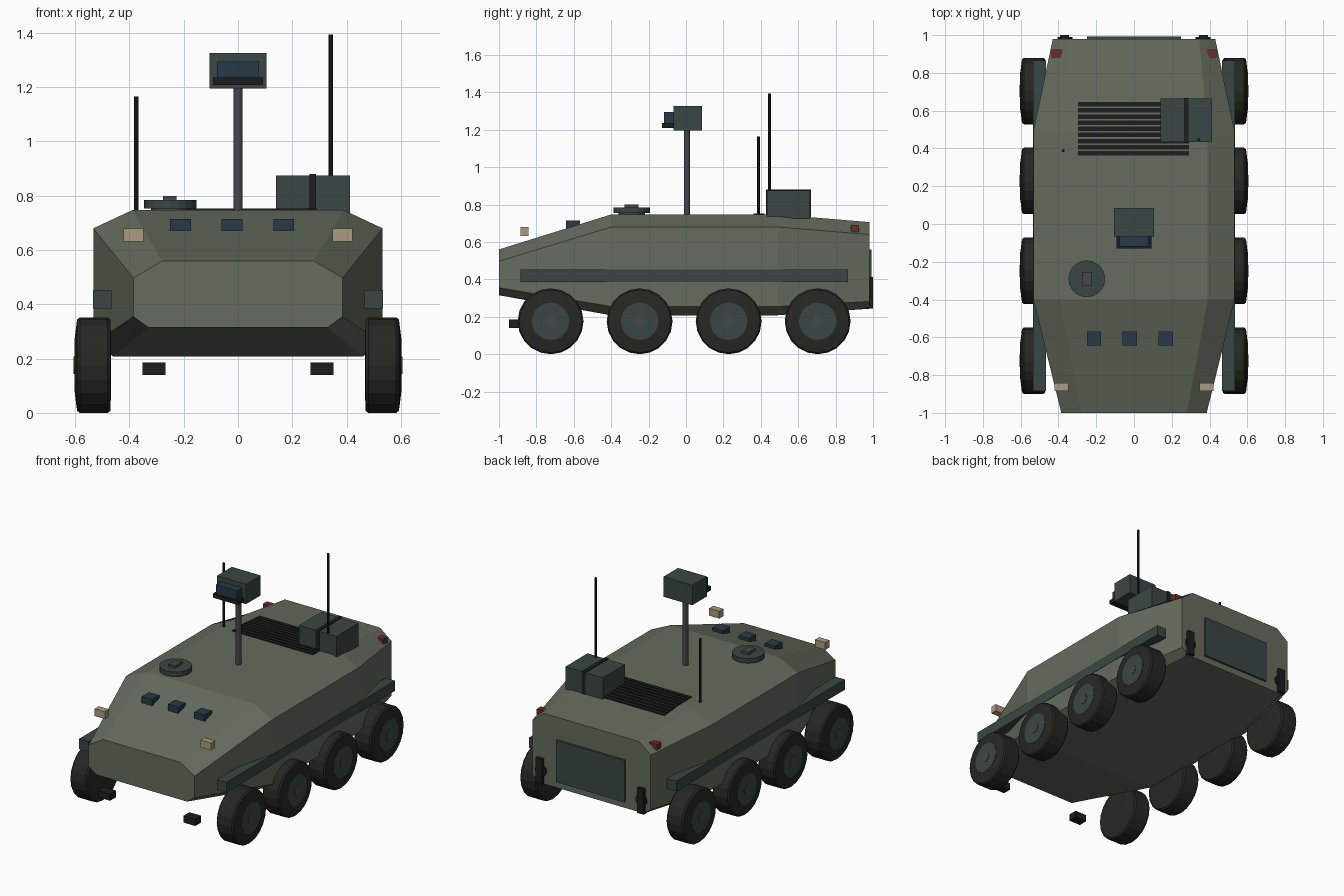
import bpy, bmesh, math
from mathutils import Matrix, Vector

if "Cube" in bpy.data.objects:
    bpy.data.objects.remove(bpy.data.objects["Cube"])


def mat(name, r, g, b):
    m = bpy.data.materials.new(name)
    m.diffuse_color = (r, g, b, 1)
    m.use_nodes = True
    m.node_tree.nodes["Principled BSDF"].inputs["Base Color"].default_value = m.diffuse_color
    return m


OLIVE = mat("olive", 0.13, 0.15, 0.112)
TEAL = mat("dark_green", 0.042, 0.062, 0.056)
BLACK = mat("black", 0.012, 0.013, 0.013)
RUBBER = mat("rubber", 0.02, 0.021, 0.017)
STEEL = mat("steel", 0.06, 0.065, 0.065)
GLASS = mat("glass", 0.02, 0.042, 0.065)
LAMP = mat("lamp", 0.40, 0.34, 0.22)
RED = mat("red", 0.15, 0.025, 0.02)


def finish(name, bm, material):
    bmesh.ops.recalc_face_normals(bm, faces=bm.faces)
    me = bpy.data.meshes.new(name)
    bm.to_mesh(me)
    bm.free()
    me.materials.append(material)
    ob = bpy.data.objects.new(name, me)
    bpy.context.collection.objects.link(ob)
    return ob


def box(name, x, y, z, material):
    """Box from (min, max) ranges."""
    bm = bmesh.new()
    size = [r[1] - r[0] for r in (x, y, z)]
    mid = Vector([(r[0] + r[1]) / 2 for r in (x, y, z)])
    bmesh.ops.create_cube(bm, size=1, matrix=Matrix.Translation(mid) @ Matrix.Diagonal((*size, 1)))
    return finish(name, bm, material)


def mirrored_box(name, x, y, z, material):
    for tag, s in (("right", 1), ("left", -1)):
        box(f"{name}_{tag}", sorted((s * x[0], s * x[1])), y, z, material)


def lathe(name, profile, centre, axis, sides, material):
    """Closed solid of revolution; profile is (distance along axis, radius)."""
    bm = bmesh.new()
    rot = Vector((0, 0, 1)).rotation_difference(Vector(axis)).to_matrix()
    rings = []
    for h, r in profile:
        rings.append([bm.verts.new(Vector(centre) + rot @ Vector((
            r * math.cos(2 * math.pi * i / sides), r * math.sin(2 * math.pi * i / sides), h)))
            for i in range(sides)])
    for a, b in zip(rings, rings[1:]):
        for i in range(sides):
            j = (i + 1) % sides
            bm.faces.new((a[i], a[j], b[j], b[i]))
    bm.faces.new(rings[0])
    bm.faces.new(rings[-1])
    return finish(name, bm, material)


# Hull: eight-sided sections lofted from nose to tail
# y, top half width, top z, side half width, shoulder z, sill z, belly half width, belly z
sections = [
    (-1.00, 0.28, 0.56, 0.385, 0.497, 0.355, 0.33, 0.315),
    (-0.40, 0.39, 0.747, 0.533, 0.68, 0.255, 0.46, 0.208),
    (0.49, 0.39, 0.747, 0.533, 0.68, 0.255, 0.46, 0.208),
    (0.98, 0.345, 0.706, 0.43, 0.64, 0.282, 0.38, 0.243),
]
bm = bmesh.new()
rings = []
for y, tw, tz, sw, z1, z2, bw, bz in sections:
    half = [(bw, bz), (sw, z2), (sw, z1), (tw, tz)]
    pts = half + [(-x, z) for x, z in reversed(half)]
    rings.append([bm.verts.new((x, y, z)) for x, z in pts])
for a, b in zip(rings, rings[1:]):
    for i in range(8):
        j = (i + 1) % 8
        bm.faces.new((a[i], a[j], b[j], b[i]))
bm.faces.new(rings[0])
bm.faces.new(rings[-1])
finish("hull", bm, OLIVE)

# Side rails
mirrored_box("side_rail", (0.467, 0.535), (-0.885, 0.865), (0.385, 0.452), TEAL)

# Wheels: tyre, rim and hub cap
for side in (1, -1):
    tag = "right" if side > 0 else "left"
    for n in range(4):
        c = (side * 0.535, -0.724 + 0.476 * n, 0.176)
        ax = (side, 0, 0)
        lathe(f"tyre_{tag}_{n + 1}", [(-0.067, 0.10), (-0.065, 0.168), (-0.055, 0.176),
              (0.048, 0.176), (0.058, 0.168), (0.066, 0.105)], c, ax, 20, RUBBER)
        lathe(f"rim_{tag}_{n + 1}", [(0.0, 0.10), (0.068, 0.10)], c, ax, 20, TEAL)
        lathe(f"hub_cap_{tag}_{n + 1}", [(0.06, 0.032), (0.071, 0.032)], c, ax, 12, STEEL)

# Lamps, vision blocks and tow blocks at the front
mirrored_box("headlight", (0.348, 0.422), (-0.885, -0.842), (0.632, 0.68), LAMP)
for i, x in enumerate((-0.212, -0.022, 0.169)):
    box(f"vision_block_{i + 1}", (x - 0.038, x + 0.038), (-0.642, -0.568), (0.672, 0.714), GLASS)
mirrored_box("front_tow_block", (0.267, 0.352), (-0.946, -0.886), (0.14, 0.185), BLACK)

# Rear door, tail lights and tow shackles
box("rear_door", (-0.248, 0.248), (0.97, 0.993), (0.285, 0.56), TEAL)
mirrored_box("tail_light", (0.362, 0.437), (0.882, 0.925), (0.652, 0.69), RED)
mirrored_box("rear_tow_bar", (0.345, 0.392), (0.965, 1.0), (0.245, 0.412), BLACK)
for tag, s in (("right", 1), ("left", -1)):
    lathe(f"rear_tow_disc_{tag}", [(-0.01, 0.04), (0.01, 0.04)], (s * 0.365, 0.98, 0.33), (0, 1, 0), 12, BLACK)

# Roof hatch
lathe("hatch_base", [(0.735, 0.07), (0.757, 0.07)], (-0.25, -0.29, 0), (0, 0, 1), 20, TEAL)
lathe("hatch_lid", [(0.754, 0.097), (0.785, 0.097)], (-0.25, -0.29, 0), (0, 0, 1), 20, TEAL)
box("hatch_handle", (-0.276, -0.226), (-0.328, -0.255), (0.78, 0.80), STEEL)

# Sensor mast
lathe("mast", [(0.74, 0.017), (1.20, 0.017)], (0, 0.005, 0), (0, 0, 1), 12, STEEL)
box("sensor_head", (-0.105, 0.105), (-0.067, 0.085), (1.195, 1.326), TEAL)
box("sensor_lens", (-0.077, 0.077), (-0.118, -0.06), (1.233, 1.295), GLASS)
box("sensor_lip", (-0.092, 0.092), (-0.129, -0.06), (1.209, 1.236), BLACK)

# Engine grille slats
for i in range(9):
    y = 0.374 + 0.0325 * i
    top = 0.753 - max(0, y - 0.49) * 0.083
    box(f"grille_slat_{i + 1}", (-0.296, 0.292), (y - 0.012, y + 0.012), (top - 0.02, top), BLACK)

# Stowage box with strap
box("stowage_box", (0.14, 0.412), (0.434, 0.664), (0.725, 0.874), TEAL)
box("stowage_strap", (0.264, 0.288), (0.428, 0.668), (0.725, 0.88), BLACK)

# Whip antennas
for tag, x, y, top in (("left", -0.375, 0.388, 1.165), ("right", 0.342, 0.447, 1.395)):
    lathe(f"antenna_{tag}", [(0.735, 0.008), (top, 0.008)], (x, y, 0), (0, 0, 1), 8, BLACK)
